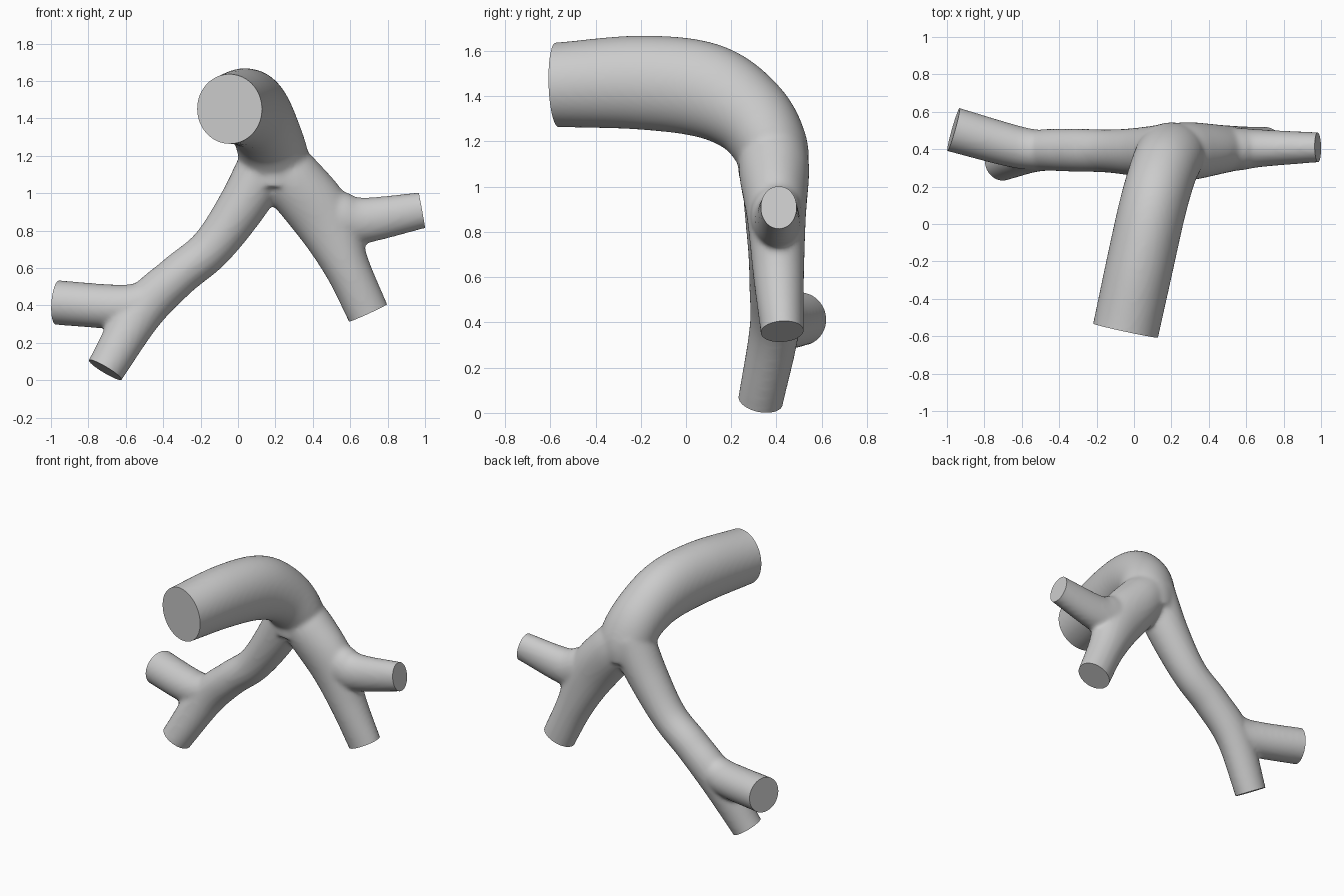
import bpy, bmesh, math
from mathutils import Vector

cube = bpy.data.objects.get("Cube")
if cube:
    bpy.data.objects.remove(cube, do_unlink=True)

grey = bpy.data.materials.new("light grey")
grey.use_nodes = True
GREY = (0.6, 0.6, 0.6, 1)
grey.diffuse_color = GREY
grey.node_tree.nodes["Principled BSDF"].inputs["Base Color"].default_value = GREY

SIDES, STEPS, EXTRA = 40, 8, 0.08


def spline(points):
    """Catmull-Rom through points of (x, y, z, radius, radius along ref)."""
    p = [Vector(q) for q in points]
    p = [p[0] * 2 - p[1]] + p + [p[-1] * 2 - p[-2]]
    out = []
    for i in range(1, len(p) - 2):
        a, b, c, d = p[i - 1:i + 3]
        for k in range(STEPS):
            t = k / STEPS
            out.append((b * 2 + (c - a) * t + (a * 2 - b * 5 + c * 4 - d) * t**2
                        + (b * 3 - a - c * 3 + d) * t**3) / 2)
    return out + [p[-2]]


def tube(bm, points, ref):
    """Sweep an ellipse along the path; return its final centre and direction."""
    path = spline(points)
    pos = [Vector(q[:3]) for q in path]
    end_dir = (pos[-1] - pos[-2]).normalized()
    end = pos[-1].copy()
    pos.append(end + end_dir * EXTRA)
    path.append(path[-1])
    rings = []
    for i, c in enumerate(pos):
        t = (pos[min(i + 1, len(pos) - 1)] - pos[max(i - 1, 0)]).normalized()
        v = (ref - t * ref.dot(t)).normalized()
        u = v.cross(t)
        ring = []
        for k in range(SIDES):
            a = math.tau * k / SIDES
            ring.append(bm.verts.new(c + u * math.cos(a) * path[i][3]
                                     + v * math.sin(a) * path[i][4]))
        rings.append(ring)
    for r, s in zip(rings, rings[1:]):
        for k in range(SIDES):
            n = (k + 1) % SIDES
            bm.faces.new((r[k], r[n], s[n], s[k]))
    bm.faces.new(rings[0])
    bm.faces.new(rings[-1])
    return end, end_dir


X, Y = Vector((1, 0, 0)), Vector((0, 1, 0))
parts = [
    # main trunk, from the fork up and forward
    ([(.2, .385, 1.04, .15, .17), (.195, .375, 1.17, .165, .185), (.155, .28, 1.315, .185, .18),
      (.1, .09, 1.425, .21, .18), (.035, -.2, 1.46, .208, .18), (-.045, -.57, 1.45, .187, .178)], X),
    # left main branch and its lower end
    ([(.2, .385, 1.17, .15, .15), (.3, .39, 1.06, .165, .155), (.46, .4, .86, .165, .13),
      (.585, .41, .6, .122, .112), (.695, .425, .36, .113, .095)], Y),
    # left side branch
    ([(.44, .4, .93, .13, .11), (.55, .4, .865, .14, .115), (.68, .405, .855, .122, .1),
      (.983, .41, .908, .097, .08)], Y),
    # right main branch and its lower end
    ([(.17, .385, 1.19, .15, .15), (.02, .385, .93, .13, .13), (-.145, .39, .705, .114, .115),
      (-.325, .395, .555, .114, .115), (-.52, .39, .365, .122, .11), (-.71, .33, .055, .103, .1)], Y),
    # right side branch
    ([(-.4, .39, .46, .1, .1), (-.56, .4, .4, .115, .11), (-.7, .43, .395, .118, .115),
      (-.965, .505, .415, .119, .12)], Y),
]

# Sweep all tubes into one object
bm = bmesh.new()
ends = [tube(bm, pts, ref) for pts, ref in parts]
bmesh.ops.recalc_face_normals(bm, faces=bm.faces)
mesh = bpy.data.meshes.new("branching_tube")
bm.to_mesh(mesh)
bm.free()
obj = bpy.data.objects.new("branching_tube", mesh)
bpy.context.collection.objects.link(obj)

# Merge the tubes and soften the joints
remesh = obj.modifiers.new("merge", 'REMESH')
remesh.mode = 'VOXEL'
remesh.voxel_size = 0.014
soften = obj.modifiers.new("soften", 'SMOOTH')
soften.factor = 0.5
soften.iterations = 8
bpy.context.view_layer.objects.active = obj
obj.select_set(True)
for name in ("merge", "soften"):
    bpy.ops.object.modifier_apply(modifier=name)

# Trim each open end to a crisp flat cap
bm = bmesh.new()
bm.from_mesh(obj.data)
for end, direction in ends:
    near = [f for f in bm.faces if (f.calc_center_median() - end).length < 0.27
            and abs((f.calc_center_median() - end).dot(direction)) < EXTRA * 1.5]
    geom = set(near)
    for f in near:
        geom.update(f.edges)
        geom.update(f.verts)
    bmesh.ops.bisect_plane(bm, geom=list(geom), plane_co=end, plane_no=direction, clear_outer=True)
    rim = [e for e in bm.edges if e.is_boundary]
    bmesh.ops.holes_fill(bm, edges=rim, sides=0)
bmesh.ops.recalc_face_normals(bm, faces=bm.faces)
bm.to_mesh(obj.data)
bm.free()

obj.data.materials.clear()
obj.data.materials.append(grey)
bpy.ops.object.shade_smooth_by_angle(angle=math.radians(40))
